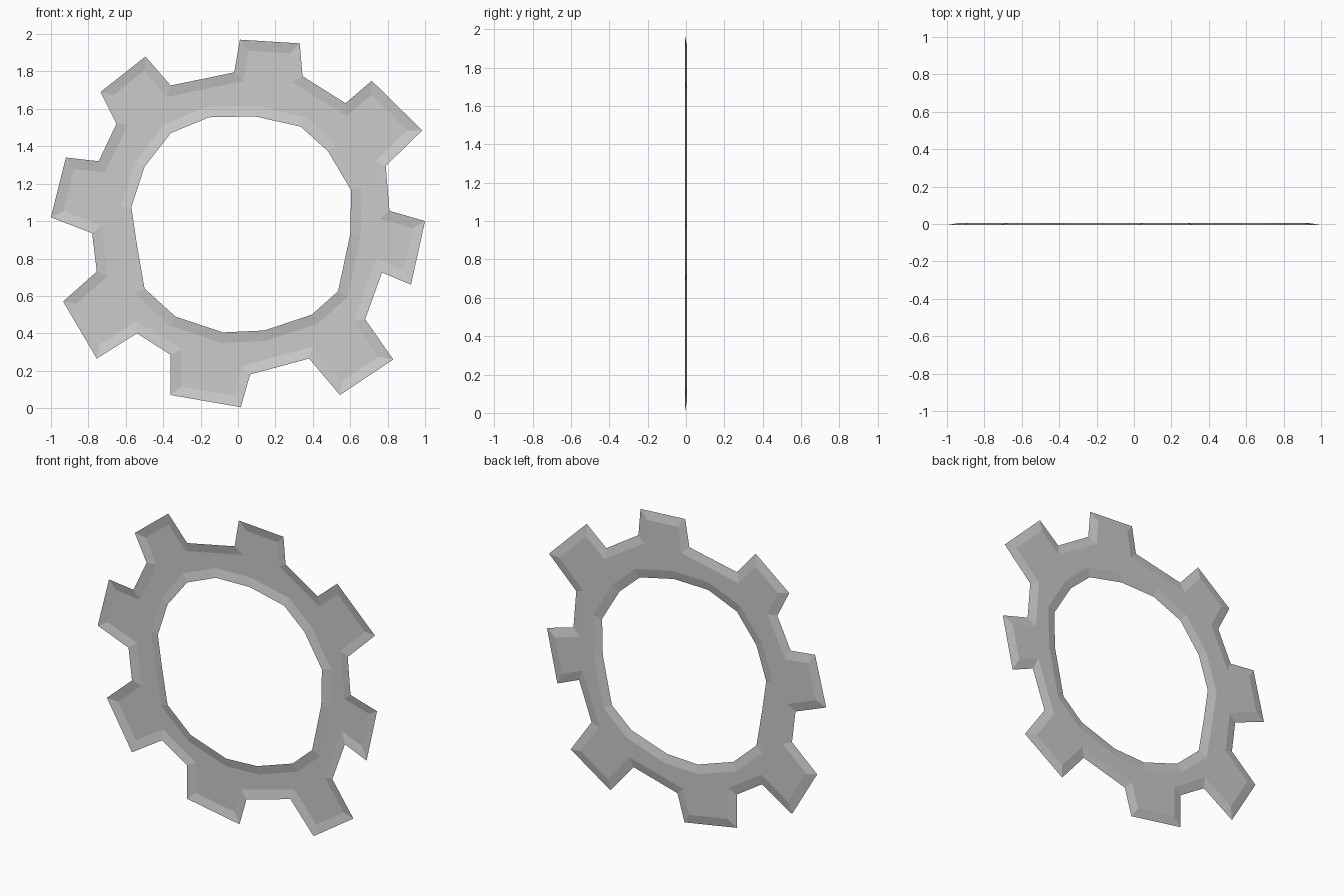
import bpy, bmesh
from mathutils import Vector

if "Cube" in bpy.data.objects:
    bpy.data.objects.remove(bpy.data.objects["Cube"])

HALF = 0.006      # half the sheet depth
BEVEL = 0.056     # width of the sloped rim

# Hand-cut gear outline, clockwise in (x, z): four points per tooth
OUTER = [(0.01, 1.97), (0.33, 1.95), (0.345, 1.775), (0.575, 1.63),
         (0.715, 1.75), (0.985, 1.485), (0.79, 1.295), (0.81, 1.055),
         (1.0, 1.0), (0.925, 0.66), (0.77, 0.725), (0.68, 0.475),
         (0.83, 0.26), (0.545, 0.07), (0.38, 0.265), (0.065, 0.18),
         (0.015, 0.005), (-0.36, 0.07), (-0.36, 0.285), (-0.54, 0.40),
         (-0.755, 0.265), (-0.935, 0.57), (-0.755, 0.73), (-0.78, 0.935),
         (-1.0, 1.02), (-0.92, 1.34), (-0.745, 1.32), (-0.65, 1.52),
         (-0.735, 1.69), (-0.495, 1.88), (-0.36, 1.725), (-0.02, 1.795)]

# Irregular sixteen-sided hole, clockwise
HOLE = [(-0.155, 1.555), (0.09, 1.56), (0.335, 1.505), (0.48, 1.375),
        (0.605, 1.165), (0.60, 0.93), (0.535, 0.625), (0.395, 0.50),
        (0.14, 0.415), (-0.08, 0.405), (-0.335, 0.49), (-0.50, 0.64),
        (-0.54, 0.87), (-0.57, 1.075), (-0.50, 1.29), (-0.36, 1.47)]


def offset(points, dist):
    """Mitred offset of a clockwise loop; positive goes inward."""
    pts = [Vector(p) for p in points]
    out = []
    for i, p in enumerate(pts):
        a = (p - pts[i - 1]).normalized()
        b = (pts[(i + 1) % len(pts)] - p).normalized()
        na, nb = Vector((a.y, -a.x)), Vector((b.y, -b.x))
        out.append(p + (na + nb) * dist / (1 + na.dot(nb)))
    return out


def sloped_rim(bm, points, dist):
    """Rim band from the low outline up to the flat face; returns inner edges."""
    low = [bm.verts.new((x, -HALF, z)) for x, z in points]
    high = [bm.verts.new((x, HALF, z)) for x, z in offset(points, dist)]
    edges = []
    for i in range(len(low)):
        j = (i + 1) % len(low)
        bm.faces.new((low[i], low[j], high[j], high[i]))
        edges.append(bm.edges.get((high[i], high[j])))
    return edges


bm = bmesh.new()
# Sloped rims around the teeth and around the hole
border = sloped_rim(bm, OUTER, BEVEL) + sloped_rim(bm, HOLE, -BEVEL)
# Flat face between the two rims
bmesh.ops.triangle_fill(bm, edges=border, use_beauty=True, use_dissolve=False)
# The open sheet faces the back
bm.normal_update()
bmesh.ops.reverse_faces(bm, faces=[f for f in bm.faces if f.normal.y < 0])

mesh = bpy.data.meshes.new("gear_ring")
bm.to_mesh(mesh)
bm.free()
bpy.context.collection.objects.link(bpy.data.objects.new("gear_ring", mesh))
